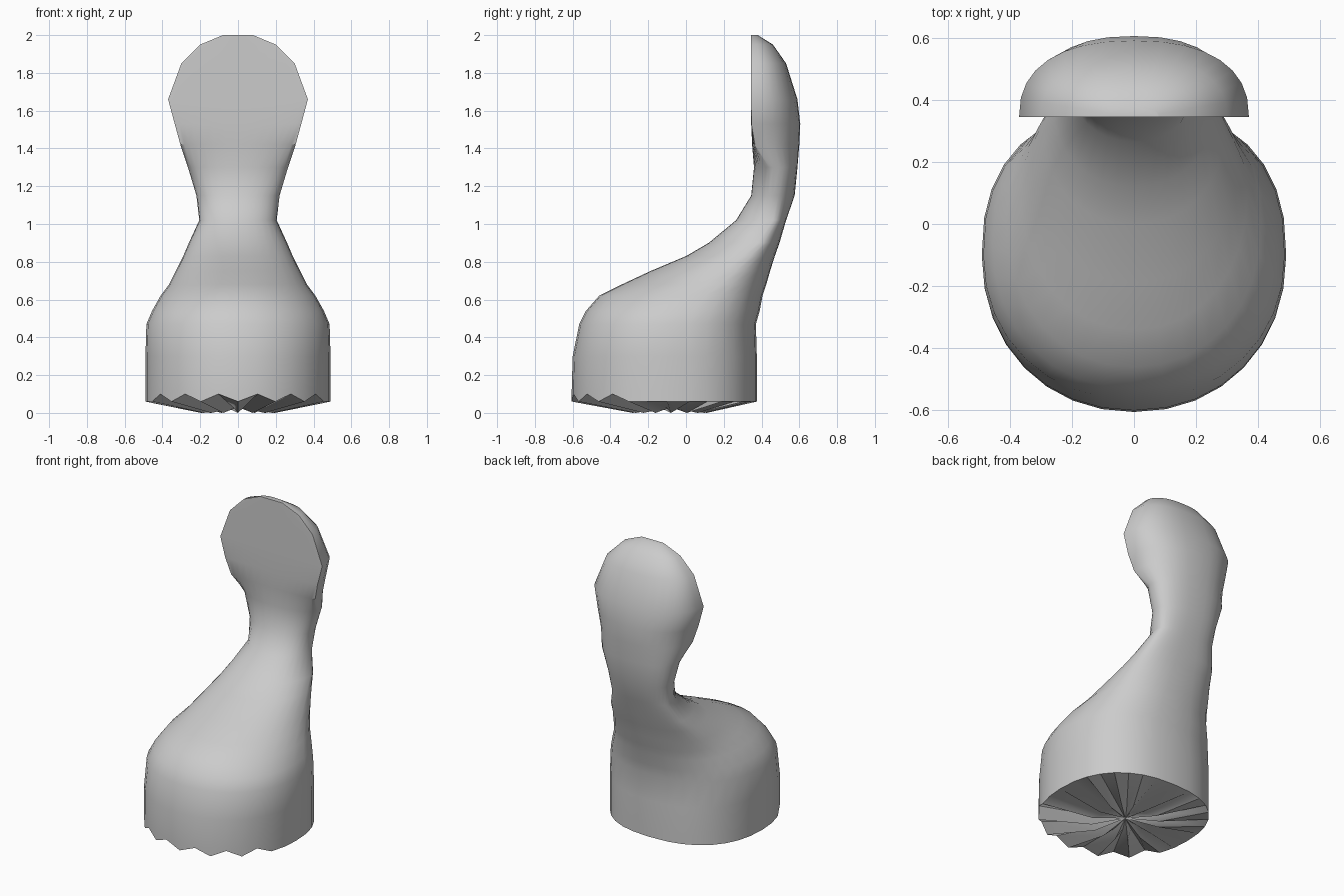
import bpy, bmesh, math

cube = bpy.data.objects.get("Cube")
if cube:
    bpy.data.objects.remove(cube, do_unlink=True)

# One plain grey clay colour
clay = bpy.data.materials.new("grey_clay")
clay.use_nodes = True
GREY = (0.6, 0.6, 0.6, 1)
clay.diffuse_color = GREY
clay.node_tree.nodes["Principled BSDF"].inputs["Base Color"].default_value = GREY

SEGMENTS = 32

# Cross-sections: height, half width, front y, widest y, back y
SECTIONS = [
    (.06, .49, -.605, -.1, .375),
    (.12, .49, -.605, -.1, .375),
    (.3, .49, -.6, -.1, .375),
    (.47, .485, -.565, -.1, .37),
    (.54, .455, -.53, -.07, .39),
    (.62, .41, -.46, .0, .405),
    (.68, .365, -.34, .1, .425),
    (.75, .33, -.19, .2, .445),
    (.83, .29, .0, .3, .47),
    (.9, .26, .12, .38, .495),
    (1.02, .205, .265, .46, .53),
    (1.15, .22, .345, .46, .575),
    (1.3, .265, .36, .46, .59),
    (1.42, .305, .35, .365, .6),
    (1.53, .335, .345, .346, .605),
    (1.66, .37, .344, .345, .59),
    (1.85, .3, .344, .345, .53),
    (1.95, .2, .344, .345, .46),
    (2.0, .08, .344, .345, .38),
]


def power(value, exponent):
    return math.copysign(abs(value) ** exponent, value)


def add_ring(bm, section):
    """Egg-shaped ring whose front and back halves have their own depth."""
    z, half_width, front, middle, back = section
    ring = []
    for i in range(SEGMENTS):
        angle = math.tau * i / SEGMENTS
        s, c = math.sin(angle), math.cos(angle)
        square = .84 if s > 0 else .95
        depth = back - middle if s > 0 else middle - front
        ring.append(bm.verts.new((half_width * power(c, square),
                                  middle + depth * power(s, square), z)))
    return ring


def bridge(bm, lower, upper):
    for i in range(SEGMENTS):
        j = (i + 1) % SEGMENTS
        bm.faces.new((lower[i], lower[j], upper[j], upper[i]))


def finish(bm, name, angle):
    bmesh.ops.recalc_face_normals(bm, faces=bm.faces)
    mesh = bpy.data.meshes.new(name)
    bm.to_mesh(mesh)
    bm.free()
    mesh.materials.append(clay)
    obj = bpy.data.objects.new(name, mesh)
    bpy.context.collection.objects.link(obj)
    bpy.ops.object.select_all(action="DESELECT")
    obj.select_set(True)
    bpy.context.view_layer.objects.active = obj
    bpy.ops.object.shade_smooth_by_angle(angle=math.radians(angle))
    return obj


# Round base, sloping shoulder, neck and flat-faced head in one skin
bm = bmesh.new()
rings = [add_ring(bm, section) for section in SECTIONS]
for lower, upper in zip(rings, rings[1:]):
    bridge(bm, lower, upper)
bm.faces.new(rings[-1])

# Chipped front rim: every other point is raised
for i, vert in enumerate(rings[0]):
    if i % 2 and vert.co.y < -.3:
        vert.co.z = .1

# Pleated underside narrowing to a shallow foot
foot = []
for i, rim in enumerate(rings[0]):
    pull = .25 if i % 2 else .4
    foot.append(bm.verts.new((rim.co.x * pull, -.08 + (rim.co.y + .1) * pull,
                              .03 if i % 2 else .0)))
bridge(bm, foot, rings[0])
hub = bm.verts.new((0, -.08, .03))
for i in range(SEGMENTS):
    bm.faces.new((foot[i], hub, foot[(i + 1) % SEGMENTS]))

finish(bm, "clay_figure", 35)
